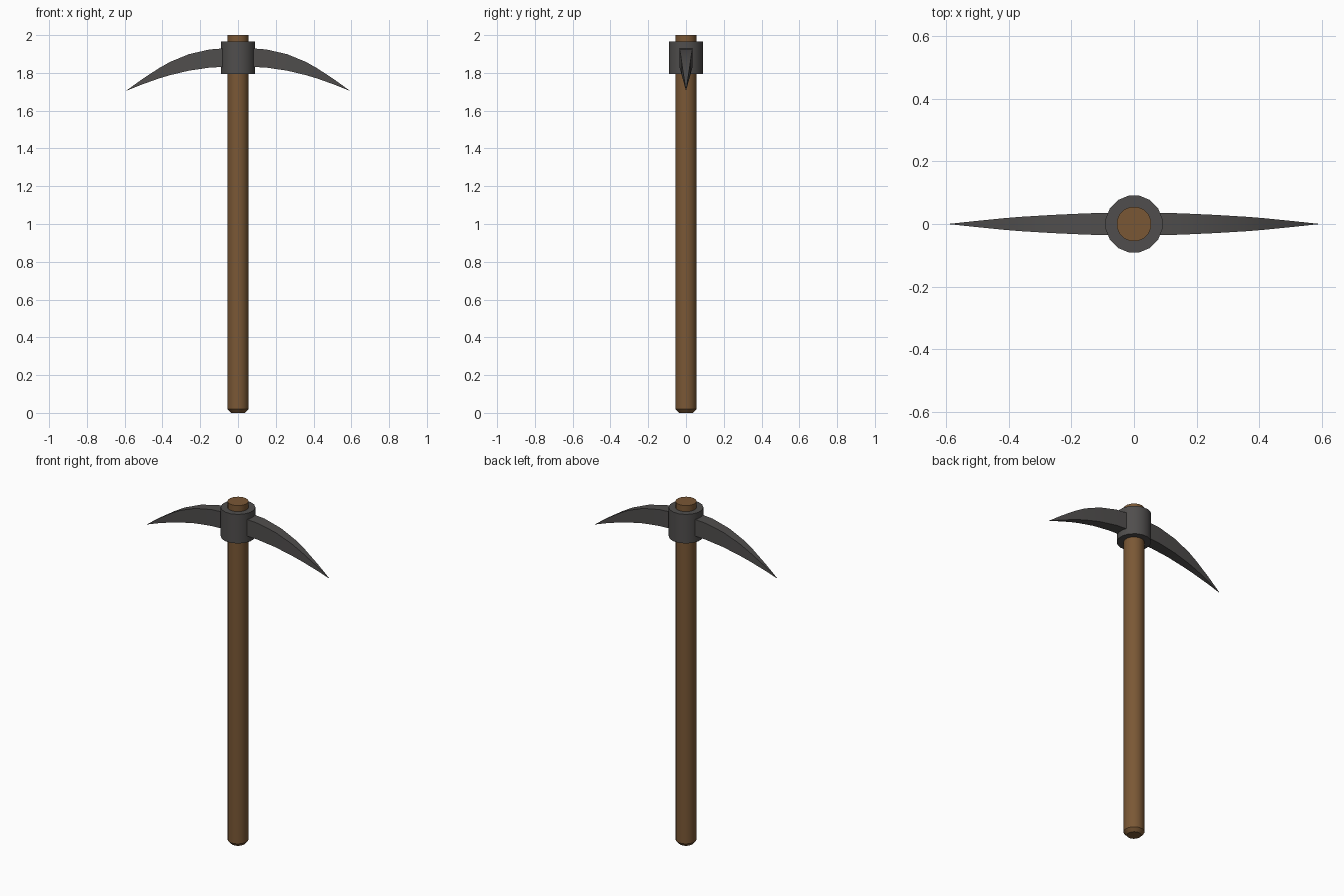
import bpy, bmesh, math

if "Cube" in bpy.data.objects:
    bpy.data.objects.remove(bpy.data.objects["Cube"])


def material(name, rgb):
    m = bpy.data.materials.new(name)
    m.diffuse_color = (*rgb, 1)
    m.use_nodes = True
    m.node_tree.nodes["Principled BSDF"].inputs["Base Color"].default_value = m.diffuse_color
    return m


wood = material("brown wood", (0.195, 0.097, 0.036))
iron = material("dark iron", (0.08, 0.076, 0.074))


def finish(bm, name, mat, angle):
    bmesh.ops.recalc_face_normals(bm, faces=bm.faces)
    mesh = bpy.data.meshes.new(name)
    bm.to_mesh(mesh)
    bm.free()
    ob = bpy.data.objects.new(name, mesh)
    bpy.context.collection.objects.link(ob)
    mesh.materials.append(mat)
    bpy.ops.object.select_all(action='DESELECT')
    ob.select_set(True)
    bpy.context.view_layer.objects.active = ob
    bpy.ops.object.shade_smooth_by_angle(angle=math.radians(angle))
    return ob


def loft(name, rings, mat, angle, caps=True):
    """Skin successive rings of points; a one-point ring makes a tip."""
    bm = bmesh.new()
    loops = [[bm.verts.new(p) for p in ring] for ring in rings]
    for a, b in zip(loops, loops[1:]):
        n = len(a)
        for i in range(n):
            j = (i + 1) % n
            if len(b) == 1:
                bm.faces.new((a[i], a[j], b[0]))
            else:
                bm.faces.new((a[i], a[j], b[j], b[i]))
    if caps:
        for ring in (loops[0], loops[-1]):
            if len(ring) > 2:
                bm.faces.new(ring)
    return finish(bm, name, mat, angle)


def circle(r, z, n=16):
    return [(r * math.cos(2 * math.pi * (i + .5) / n),
             r * math.sin(2 * math.pi * (i + .5) / n), z) for i in range(n)]


# Handle with a chamfered foot
loft("handle", [circle(0.038, 0), circle(0.056, 0.02), circle(0.056, 2.0)], wood, 30)

# Iron collar around the handle
loft("collar", [circle(0.092, 1.795), circle(0.092, 1.965)], iron, 30)

# Curved tapering blades: x, bottom z, top z, half width
stations = [(0.07, 1.832, 1.930, 0.036), (0.15, 1.828, 1.924, 0.034),
            (0.26, 1.812, 1.899, 0.029), (0.36, 1.788, 1.858, 0.023),
            (0.42, 1.770, 1.824, 0.018), (0.51, 1.738, 1.765, 0.009)]
for side, name in ((1, "right_blade"), (-1, "left_blade")):
    rings = [[(side * x, -w, lo), (side * x, w, lo), (side * x, w, hi), (side * x, -w, hi)]
             for x, lo, hi, w in stations]
    rings.append([(side * 0.594, 0, 1.704)])
    loft(name, rings, iron, 30)
